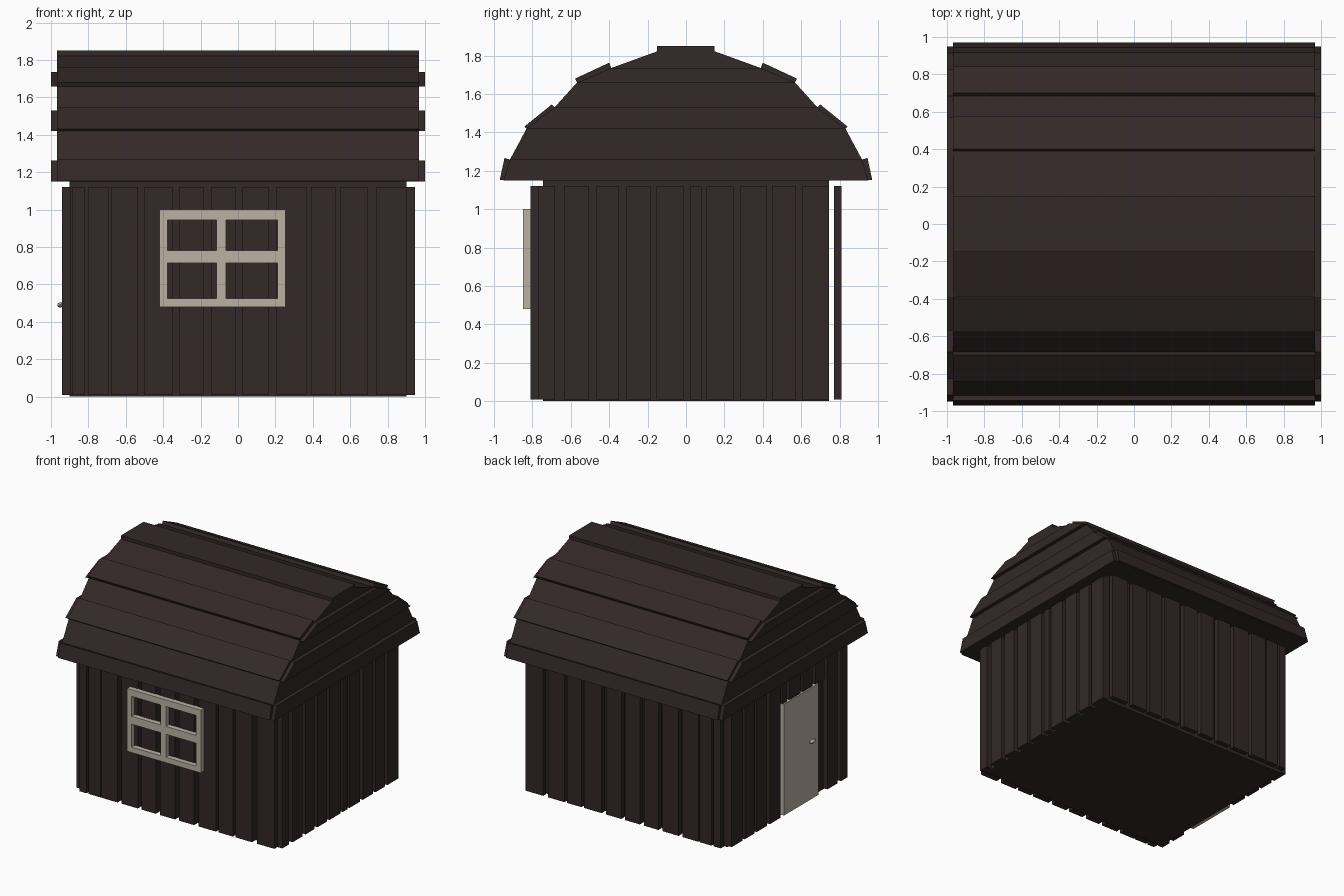
import bpy, bmesh, math

if "Cube" in bpy.data.objects:
    bpy.data.objects.remove(bpy.data.objects["Cube"])


def material(name, rgb):
    m = bpy.data.materials.new(name)
    m.diffuse_color = (*rgb, 1)
    m.use_nodes = True
    m.node_tree.nodes["Principled BSDF"].inputs["Base Color"].default_value = m.diffuse_color
    return m


WOOD = material("dark brown wood", (0.033, 0.021, 0.021))
TRIM = material("beige trim", (0.50, 0.44, 0.37))
METAL = material("grey metal", (0.42, 0.41, 0.39))


def finish(name, bm, mat):
    bmesh.ops.recalc_face_normals(bm, faces=bm.faces)
    me = bpy.data.meshes.new(name)
    bm.to_mesh(me)
    bm.free()
    me.materials.append(mat)
    ob = bpy.data.objects.new(name, me)
    bpy.context.collection.objects.link(ob)
    return ob


def add_box(bm, x0, x1, y0, y1, z0, z1):
    vs = bmesh.ops.create_cube(bm, size=1)["verts"]
    for v in vs:
        v.co = (x1 if v.co.x > 0 else x0,
                y1 if v.co.y > 0 else y0,
                z1 if v.co.z > 0 else z0)


def boxes(name, mat, items):
    bm = bmesh.new()
    for it in items:
        add_box(bm, *it)
    return finish(name, bm, mat)


def add_prism(bm, pts, x0, x1):
    # extrude a (y, z) outline along x
    a = [bm.verts.new((x0, y, z)) for y, z in pts]
    b = [bm.verts.new((x1, y, z)) for y, z in pts]
    bm.faces.new(a)
    bm.faces.new(b[::-1])
    n = len(pts)
    for i in range(n):
        j = (i + 1) % n
        bm.faces.new((a[i], b[i], b[j], a[j]))


def prisms(name, mat, items):
    bm = bmesh.new()
    for it in items:
        add_prism(bm, *it)
    return finish(name, bm, mat)


# Wall core
boxes("wall_core", WOOD, [(-0.9, 0.9, -0.745, 0.745, 0, 1.15)])

# Vertical wall planks (start, end) along each wall
LONG = [(-.885, -.82), (-.80, -.69), (-.68, -.535), (-.50, -.35), (-.315, -.185),
        (-.145, -.01), (.025, .165), (.205, .365), (.39, .52), (.545, .695), (.74, .90)]
SHORT = [(-.77, -.683), (-.636, -.506), (-.465, -.35), (-.31, -.184), (-.153, -.013),
         (.02, .08), (.107, .247), (.283, .418), (.449, .574), (.605, .745)]
LOW, HIGH = 0.01, 1.12
boxes("front_planks", WOOD, [(a, b, -.81, -.745, LOW, HIGH) for a, b in LONG])
boxes("back_planks", WOOD, [(a, b, .77, .81, LOW, HIGH) for a, b in LONG])
boxes("right_planks", WOOD, [(.895, .945, a, b, LOW, HIGH) for a, b in SHORT])

# Left wall planks are cut short above the door
DOOR_Y0, DOOR_Y1, DOOR_TOP = -.39, .06, .93
left = []
for a, b in SHORT:
    over_door = b > DOOR_Y0 and a < DOOR_Y1
    left.append((-.94, -.895, a, b, DOOR_TOP + .01 if over_door else LOW, HIGH))
boxes("left_planks", WOOD, left)

# Door and handle
boxes("door", TRIM, [(-.94, -.895, DOOR_Y0, DOOR_Y1, LOW, DOOR_TOP)])
bm = bmesh.new()
bmesh.ops.create_uvsphere(bm, u_segments=12, v_segments=8, radius=1)
for v in bm.verts:
    v.co = (-.95 + v.co.x * .016, -.30 + v.co.y * .035, .49 + v.co.z * .014)
finish("door_handle", bm, METAL)

# Window frame with cross bars
Y0, Y1 = -.85, -.805
bars = [(x0, x1, Y0, Y1, .48, 1.0)
        for x0, x1 in ((-.42, -.378), (-.115, -.065), (.212, .255))]
for z0, z1 in ((.48, .525), (.715, .78), (.945, 1.0)):
    bars += [(-.378, -.115, Y0, Y1, z0, z1), (-.065, .212, Y0, Y1, z0, z1)]
boxes("window_frame", TRIM, bars)

# Curved roof body, one half outline mirrored across y
HALF = [(.95, 1.15), (.915, 1.262), (.83, 1.42), (.685, 1.53),
        (.57, 1.657), (.39, 1.735), (.15, 1.822)]
outline = HALF + [(-y, z) for y, z in reversed(HALF)]
R = 0.968
prisms("roof_body", WOOD, [(outline, -R, R)])
prisms("roof_ridge", WOOD, [([(-.15, 1.80), (.148, 1.80), (.148, 1.85), (-.15, 1.85)], -R, R)])

# Raised boards along both roof slopes
BOARDS = [[(.90, 1.15), (.97, 1.152), (.945, 1.267), (.905, 1.255)],
          [(.82, 1.41), (.842, 1.43), (.70, 1.545), (.675, 1.52)],
          [(.56, 1.645), (.578, 1.68), (.40, 1.763), (.385, 1.725)]]
prisms("roof_slope_boards", WOOD,
       [([(s * y, z) for y, z in b], -R, R) for b in BOARDS for s in (1, -1)])

# Raised horizontal boards on both gable ends
gable = []
for i in (0, 2, 4):
    (y0, z0), (y1, z1) = HALF[i], HALF[i + 1]
    pts = [(-y0, z0), (y0, z0), (y1, z1), (-y1, z1)]
    gable += [(pts, R - .01, 1.0), (pts, -1.0, -R + .01)]
prisms("gable_boards", WOOD, gable)
